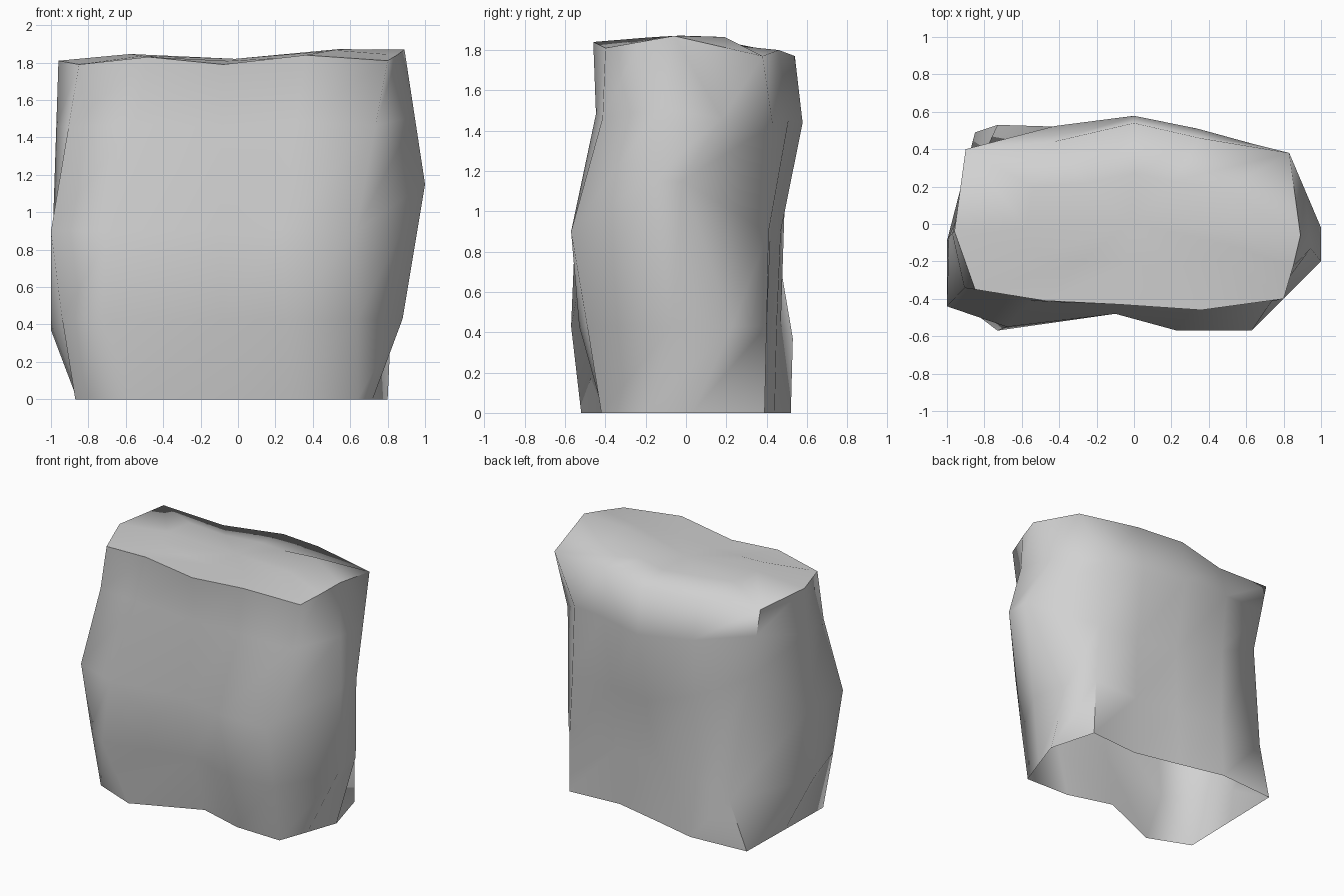
import bpy
import bmesh
import math
from mathutils import Vector

default_cube = bpy.data.objects.get("Cube")
if default_cube:
    bpy.data.objects.remove(default_cube)

# Plan outlines, counter-clockwise from the front corner on the -x side
foot_outline = [(-.87, -.39), (-.55, -.52), (-.06, -.31), (.28, -.41), (.64, -.42), (.72, -.2), (.8, .03),
                (.7, .39), (.3, .36), (-.06, .44), (-.4, .52), (-.85, .49), (-.86, .05)]
knee_outline = [(-.94, -.41), (-.73, -.57), (-.09, -.4), (.26, -.53), (.64, -.49), (.88, -.07), (.82, .23),
                (.69, .4), (.31, .39), (-.03, .45), (-.42, .47), (-.73, .53), (-1, -.09)]
belly_outline = [(-1, -.44), (-.68, -.55), (-.1, -.48), (.23, -.57), (.63, -.57), (1, -.2), (1, -.02),
                 (.66, .41), (.32, .42), (0, .47), (-.41, .49), (-.8, .38), (-.99, -.07)]
rim_outline = [(-.85, -.35), (-.48, -.41), (-.08, -.43), (.36, -.46), (.8, -.4), (.85, -.23), (.89, -.06),
               (.83, .38), (.35, .46), (0, .54), (-.43, .44), (-.9, .4), (-.96, -.04)]
rim_heights = [1.79, 1.83, 1.79, 1.84, 1.81, 1.84, 1.87, 1.77, 1.8, 1.77, 1.76, 1.8, 1.81]


def level(outline, height):
    """Place an outline at one height."""
    return [Vector((x, y, height)) for x, y in outline]


# Stack of rings: foot, knee, belly, shoulder, rim and the inner crown
foot = level(foot_outline, 0)
knee = level(knee_outline, .43)
knee[11].z = knee[12].z = .37
belly = level(belly_outline, .9)
belly[5].z = belly[6].z = 1.15          # high bulge on the +x side
belly[10].z = 1.05                      # fold in the back
belly[11].z = 1.25                      # dent behind the -x corner

rim = [Vector((x, y, z)) for (x, y), z in zip(rim_outline, rim_heights)]
shoulder = []
for low, high in zip(belly, rim):
    point = low.lerp(high, .62)
    if high.y > .42:                    # overhanging lip along the back
        point.y += .065
    elif high.y < -.3:                  # slight hollow along the front
        point.y *= .89
    shoulder.append(point)
for i in (5, 6):                        # ridges leaning to the back corner
    shoulder[i] = belly[i].lerp(rim[i + 1], .5)
shoulder[7] = Vector((.63, .43, 1.43))  # hollow under the back corner

crown = []
for point in rim:
    x, y = point.x * .6, point.y * .5
    crown.append(Vector((x, y, 1.81 + .16 * x * x + .03 * x)))

# Skin the rings, leaving the underside open
bm = bmesh.new()
rings = [[bm.verts.new(p) for p in ring]
         for ring in (foot, knee, belly, shoulder, rim, crown)]
count = len(foot)
for lower, upper in zip(rings, rings[1:]):
    for i in range(count):
        j = (i + 1) % count
        bm.faces.new((lower[i], lower[j], upper[j], upper[i]))
cap = bm.faces.new(rings[-1])
hub = bmesh.ops.poke(bm, faces=[cap])["verts"][0]
hub.co.z = 1.82
bm.normal_update()

# Smooth shading, with hard edges kept except along the rounded back rim
for face in bm.faces:
    face.smooth = True
rim_verts = set(rings[4])
for edge in bm.edges:
    back_rim = all(v in rim_verts and v.co.y > .36 for v in edge.verts)
    if len(edge.link_faces) == 2 and not back_rim:
        edge.smooth = edge.calc_face_angle() < math.radians(65)

mesh = bpy.data.meshes.new("boulder")
bm.to_mesh(mesh)
bm.free()
boulder = bpy.data.objects.new("boulder", mesh)
bpy.context.collection.objects.link(boulder)

# Plain stone colour
stone = bpy.data.materials.new("stone grey")
stone.use_nodes = True
colour = (.64, .64, .64, 1)
stone.diffuse_color = colour
stone.node_tree.nodes["Principled BSDF"].inputs["Base Color"].default_value = colour
mesh.materials.append(stone)
